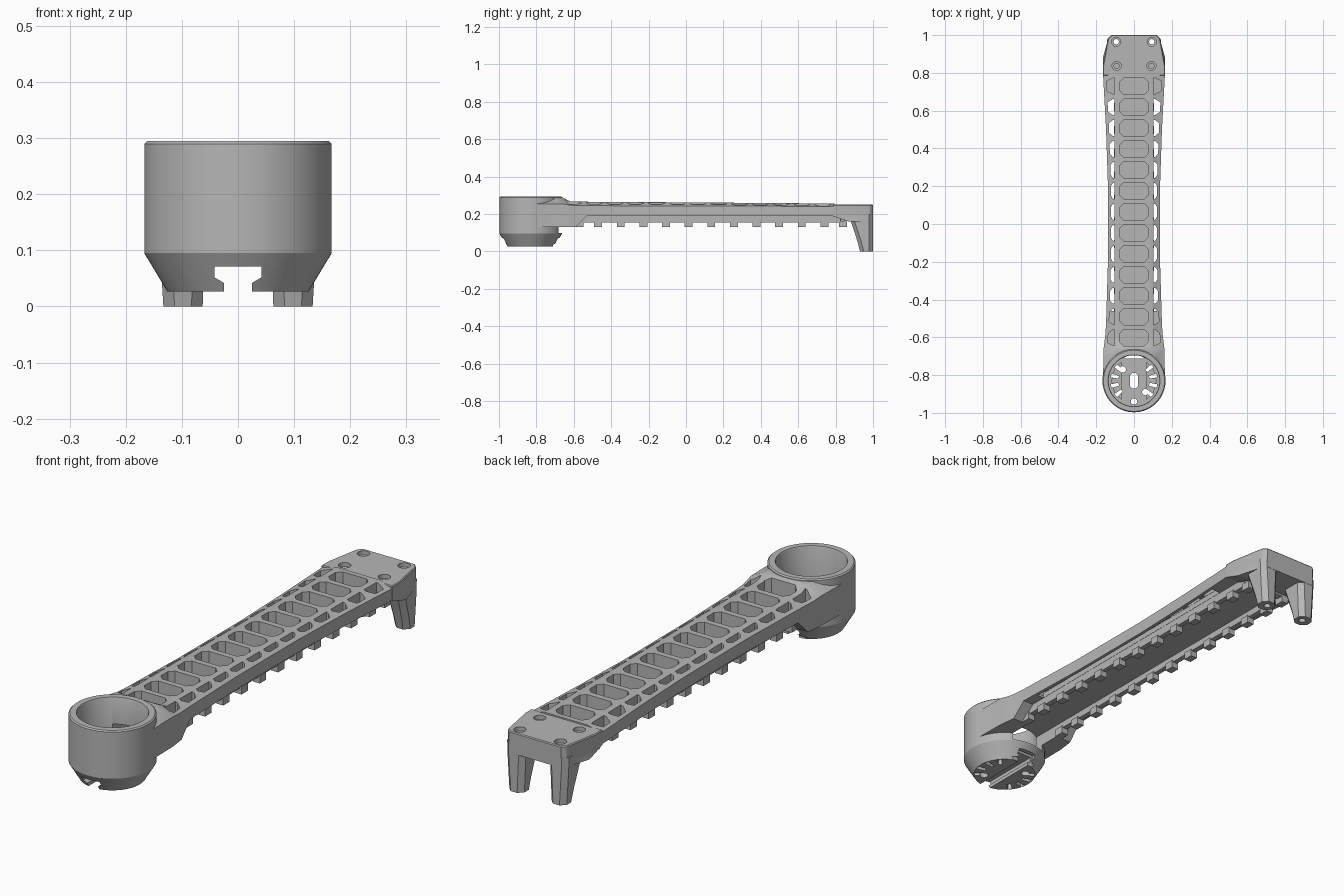
import bpy, bmesh, math

if "Cube" in bpy.data.objects:
    bpy.data.objects.remove(bpy.data.objects["Cube"], do_unlink=True)

grey = bpy.data.materials.new("plain grey")
grey.use_nodes = True
grey.diffuse_color = (0.47, 0.47, 0.47, 1)
grey.node_tree.nodes["Principled BSDF"].inputs["Base Color"].default_value = grey.diffuse_color

CUP_Y = -0.83
PITCH = 0.111
POCKETS = [0.73 - PITCH * k for k in range(13)]


# Every solid is a list of rings, bottom to top
def prism(outline, z0, z1):
    return [[(x, y, z) for x, y in outline] for z in (z0, z1)]


def box(x0, x1, y0, y1, z0, z1):
    return prism([(x0, y0), (x1, y0), (x1, y1), (x0, y1)], z0, z1)


def circle(x, y, r, n=24):
    return [(x + r * math.cos(i * math.tau / n), y + r * math.sin(i * math.tau / n))
            for i in range(n)]


def lathe(profile, x, y, n=64):
    return [[(px, py, z) for px, py in circle(x, y, r, n)] for r, z in profile]


def octagon(x0, x1, y0, y1, c):
    return [(x0 + c, y0), (x1 - c, y0), (x1, y0 + c), (x1, y1 - c),
            (x1 - c, y1), (x0 + c, y1), (x0, y1 - c), (x0, y0 + c)]


def flip(outline, side):
    return [(x * side, y) for x, y in outline]


def make(name, solids):
    bm = bmesh.new()
    for rings in solids:
        loops = [[bm.verts.new(p) for p in ring] for ring in rings]
        n = len(loops[0])
        for a, b in zip(loops, loops[1:]):
            for i in range(n):
                j = (i + 1) % n
                bm.faces.new((a[i], a[j], b[j], b[i]))
        bm.faces.new(loops[0][::-1])
        bm.faces.new(loops[-1])
    bmesh.ops.triangulate(bm, faces=bm.faces[:])
    bmesh.ops.recalc_face_normals(bm, faces=bm.faces[:])
    mesh = bpy.data.meshes.new(name)
    bm.to_mesh(mesh)
    bm.free()
    mesh.materials.append(grey)
    obj = bpy.data.objects.new(name, mesh)
    bpy.context.collection.objects.link(obj)
    return obj


def volume(mesh):
    bm = bmesh.new()
    bm.from_mesh(mesh)
    result = bm.calc_volume(signed=True)
    bm.free()
    return result


# Boolean one solid at a time; keep a result only if its volume is plausible
def combine(target, solids, operation):
    low, high = (1.0, 3.0) if operation == "UNION" else (0.55, 1.0)
    for rings in solids:
        tool = make("cutter", [rings])
        tool.hide_render = True
        before = volume(target.data)
        for solver in ("MANIFOLD", "EXACT"):
            mod = target.modifiers.new(operation, "BOOLEAN")
            mod.operation, mod.solver, mod.object = operation, solver, tool
            bpy.context.view_layer.update()
            graph = bpy.context.evaluated_depsgraph_get()
            mesh = bpy.data.meshes.new_from_object(target.evaluated_get(graph))
            target.modifiers.remove(mod)
            if low < volume(mesh) / before < high:
                target.data = mesh
                break
        bpy.data.objects.remove(tool, do_unlink=True)


# Arm deck with flared neck: y, half width, crown height, edge height, underside
STATIONS = [(-0.83, 0.164, 0.285, 0.255, 0.13), (-0.66, 0.161, 0.288, 0.255, 0.13),
            (-0.62, 0.156, 0.268, 0.248, 0.13), (-0.59, 0.152, 0.267, 0.246, 0.13),
            (-0.53, 0.148, 0.266, 0.245, 0.19), (-0.2, 0.138, 0.264, 0.244, 0.19),
            (0.2, 0.138, 0.261, 0.243, 0.19), (0.5, 0.148, 0.259, 0.242, 0.19),
            (0.795, 0.164, 0.256, 0.24, 0.19)]


def half_width(y):
    for a, b in zip(STATIONS, STATIONS[1:]):
        if a[0] <= y <= b[0]:
            return a[1] + (b[1] - a[1]) * (y - a[0]) / (b[0] - a[0])


arm = make("arm", [[[(-w, y, lo), (w, y, lo), (w, y, edge), (0.1, y, top),
                     (-0.1, y, top), (-w, y, edge)] for y, w, top, edge, lo in STATIONS]])

# Motor cup
combine(arm, [lathe([(0.126, 0.027), (0.167, 0.095), (0.167, 0.29), (0.162, 0.295)],
                    0, CUP_Y)], "UNION")


# Mounting block at the back
def block_ring(z, front, inset=0):
    corner = [(0.165, 0.832), (0.141, 0.965), (0.136, 0.985), (0.12, 1.0)]
    side = [(0.165 - inset, front)]
    side += [(x - inset, max(y, front + 0.01) - inset) for x, y in corner]
    return [(x, y, z) for x, y in side] + [(-x, y, z) for x, y in side[::-1]]


combine(arm, [[block_ring(0.16, 0.87), block_ring(0.188, 0.787), block_ring(0.246, 0.787),
               block_ring(0.25, 0.79, 0.003)]], "UNION")

# Two tapered feet
combine(arm, [[[(x * s, y, z) for x, y in octagon(x0, x1, y0, 0.999, 0.02)]
               for z, x0, x1, y0 in ((0, 0.063, 0.133, 0.93), (0.05, 0.061, 0.136, 0.918),
                                     (0.15, 0.057, 0.142, 0.885), (0.2, 0.055, 0.143, 0.865))]
              for s in (-1, 1)], "UNION")

# Central cable channel: beam, then hollow underneath
combine(arm, [box(-0.1, 0.1, -0.6, 0.86, 0.155, 0.205)], "UNION")
combine(arm, [box(-0.078, 0.078, -0.72, 0.83, 0.1, 0.183)], "DIFFERENCE")

# Hollow undersides of the side lattices
ys = [-0.46, -0.2, 0.2, 0.5, 0.67]
trough = [(0.101, y) for y in ys] + [(half_width(y) - 0.014, y) for y in ys[::-1]]
combine(arm, [prism(flip(trough, s), 0.1, 0.212) for s in (-1, 1)], "DIFFERENCE")

# Top pockets and side lattice openings
openings = []
for i, y in enumerate(POCKETS):
    openings.append(prism(octagon(-0.075, 0.075, y - 0.043, y + 0.043, 0.02), 0.201, 0.35))
    floor = 0.11 if 0 < i < 11 else 0.2
    h = 0.042
    near, far = [half_width(y + d) - 0.016 for d in (-h * 0.6, h * 0.6)]
    hole = [(0.102, y - h), (0.112, y - h), (near, y - h * 0.6),
            (far, y + h * 0.6), (0.112, y + h), (0.102, y + h)]
    openings += [prism(flip(hole, s), floor, 0.35) for s in (-1, 1)]
combine(arm, openings, "DIFFERENCE")

# Cup bore and slotted key rail below it
key = [(0.025, 0.01), (0.025, 0.042), (0.042, 0.052), (0.042, 0.071)]
key += [(-x, z) for x, z in key[::-1]]
combine(arm, [lathe([(0.135, 0.087), (0.135, 0.29), (0.145, 0.31)], 0, CUP_Y),
              [[(x, y, z) for x, z in key] for y in (-1.05, -0.6)]], "DIFFERENCE")

# Recessed vent floors, wire opening, shaft slot and motor screw holes
vent = [(0.065, -0.1), (0.1, -0.065), (0.118, 0), (0.1, 0.065), (0.065, 0.1)]
cuts = [prism(flip([(x, y + CUP_Y) for x, y in vent], s), 0.05, 0.1) for s in (-1, 1)]
cuts.append(prism(octagon(-0.02, 0.02, CUP_Y - 0.04, CUP_Y + 0.04, 0.01), 0, 0.105))
cuts.append(prism([(-0.06, -0.712), (0.06, -0.712), (0.03, -0.697), (-0.03, -0.697)], 0, 0.12))
for x, y in ((0, -0.11), (-0.06, 0.06), (0.06, -0.06)):
    cuts.append(prism(circle(x, CUP_Y + y, 0.017), 0, 0.12))

# Radial cooling slits
for base in (0, math.pi):
    for deg in (-39, -13, 13, 39):
        c, s = math.cos(base + math.radians(deg)), math.sin(base + math.radians(deg))
        slit = [(0.083, -0.008), (0.124, -0.01), (0.124, 0.01), (0.083, 0.008)]
        cuts.append(prism([(r * c - t * s, CUP_Y + r * s + t * c) for r, t in slit], 0, 0.11))
combine(arm, cuts, "DIFFERENCE")

# Screw holes with counterbores
combine(arm, [lathe([(0.014, -0.02), (0.014, 0.232), (0.024, 0.233), (0.024, 0.27)],
                    x * s, y, 24)
              for s in (-1, 1) for x, y in ((0.094, 0.965), (0.092, 0.837))], "DIFFERENCE")

# Clip teeth along the channel walls
tooth_ys = [0.84] + [0.74 - 0.121 * k for k in range(11)] + [-0.57]
teeth = make("channel_teeth", [box(x - 0.016, x + 0.016, y - 0.021, y + 0.021, 0.13, 0.162)
                               for y in tooth_ys for x in (-0.09, 0.09)])

# Smooth round surfaces, keep hard edges
for obj in (arm, teeth):
    obj.data.materials.clear()
    obj.data.materials.append(grey)
    bpy.ops.object.select_all(action="DESELECT")
    obj.select_set(True)
    bpy.context.view_layer.objects.active = obj
    bpy.ops.object.shade_smooth_by_angle(angle=math.radians(30))
